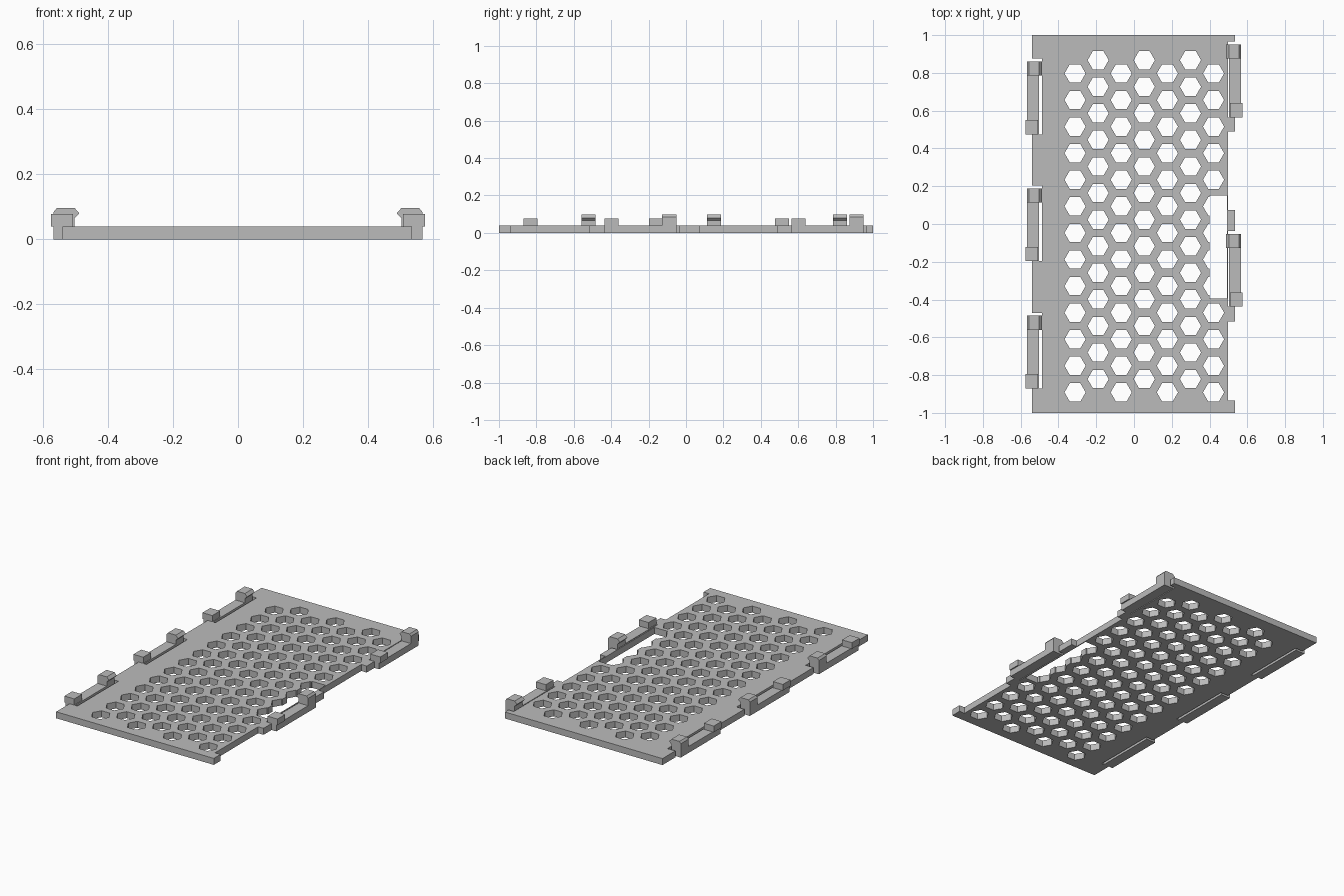
import bpy, bmesh, math

cube = bpy.data.objects.get("Cube")
if cube:
    bpy.data.objects.remove(cube, do_unlink=True)

grey = bpy.data.materials.new("light_grey")
grey.use_nodes = True
COLOUR = (0.5, 0.5, 0.5, 1)
grey.diffuse_color = COLOUR
grey.node_tree.nodes["Principled BSDF"].inputs["Base Color"].default_value = COLOUR

THICK = 0.04
NOTCH, CLIP, BLOCK = 0.4, 0.385, 0.075
LEFT_CLIPS = (0.475, -0.197, -0.87)    # rear start of each clip along y
RIGHT_CLIPS = (0.565, -0.437)


def make_object(name, bm):
    bmesh.ops.recalc_face_normals(bm, faces=bm.faces)
    mesh = bpy.data.meshes.new(name)
    bm.to_mesh(mesh)
    bm.free()
    mesh.materials.append(grey)
    obj = bpy.data.objects.new(name, mesh)
    bpy.context.collection.objects.link(obj)
    return obj


def prism(bm, points, depth):
    """Extrude a closed loop of 3D points along the depth vector."""
    face = bm.faces.new([bm.verts.new(p) for p in points])
    new = bmesh.ops.extrude_face_region(bm, geom=[face])["geom"]
    verts = [v for v in new if isinstance(v, bmesh.types.BMVert)]
    bmesh.ops.translate(bm, verts=verts, vec=depth)


def bar(bm, profile, side, y, length):
    """Extrude an x-z profile along y on the chosen side."""
    prism(bm, [(side * x, y, z) for x, z in profile], (0, length, 0))


def rect(x0, x1, z0, z1):
    return [(x0, z0), (x1, z0), (x1, z1), (x0, z1)]


def cut(target, cutter):
    mod = target.modifiers.new("cut", 'BOOLEAN')
    mod.operation = 'DIFFERENCE'
    mod.solver = 'EXACT'
    mod.object = cutter
    bpy.context.view_layer.objects.active = target
    bpy.ops.object.modifier_apply(modifier=mod.name)
    bpy.data.objects.remove(cutter, do_unlink=True)


# Plate outline: full-width tabs between the recessed stretches of each edge
def edge(outer, inner, recesses):
    points = [(outer, -1)]
    for y0, y1 in sorted(recesses):
        points += [(outer, y0), (inner, y0), (inner, y1), (outer, y1)]
    return points + [(outer, 1)]


right_recesses = [(y, y + NOTCH) for y in RIGHT_CLIPS] + [(-0.935, -0.515), (0.075, 0.49)]
left_recesses = [(y, y + NOTCH) for y in LEFT_CLIPS]
outline = edge(0.535, 0.498, right_recesses) + edge(-0.54, -0.487, left_recesses)[::-1]
bm = bmesh.new()
prism(bm, [(x, y, 0) for x, y in outline], (0, 0, THICK))
plate = make_object("vent_plate", bm)

# Hexagonal holes in seven staggered columns
bm = bmesh.new()
PITCH, RADIUS = 0.1407, 0.056
for col in range(7):
    cx = -0.312 + 0.1222 * col
    top = 0.797 + (PITCH / 2 if col % 2 else 0)
    for row in range(13):
        cy = top - PITCH * row
        ring = [(cx + RADIUS * math.cos(k * math.pi / 3),
                 cy + RADIUS * math.sin(k * math.pi / 3), -0.1) for k in range(6)]
        prism(bm, ring, (0, 0, 0.3))
cut(plate, make_object("hole_cutter", bm))

# Side opening that leaves a thin outer strip
bm = bmesh.new()
bar(bm, rect(0.4, 0.492, -0.1, 0.2), 1, -0.395, 0.545)
cut(plate, make_object("opening_cutter", bm))

# Snap clips: flat arm, stop block at one end and pointed hook at the other
HOOK = [(0.503, THICK), (0.503, 0.065), (0.488, 0.08), (0.503, 0.097),
        (0.557, 0.097), (0.567, 0.085), (0.567, THICK)]


def clip(name, side, y):
    bm = bmesh.new()
    bar(bm, rect(0.503, 0.567, 0, THICK), side, y, CLIP)
    bar(bm, rect(0.508, 0.575, THICK, 0.078), side, y, BLOCK)
    bar(bm, HOOK, side, y + CLIP - BLOCK, BLOCK)
    make_object(name, bm)


for i, y in enumerate(LEFT_CLIPS):
    clip(f"right_clip_{i + 1}", -1, y)
for i, y in enumerate(RIGHT_CLIPS):
    clip(f"left_clip_{i + 1}", 1, y)
